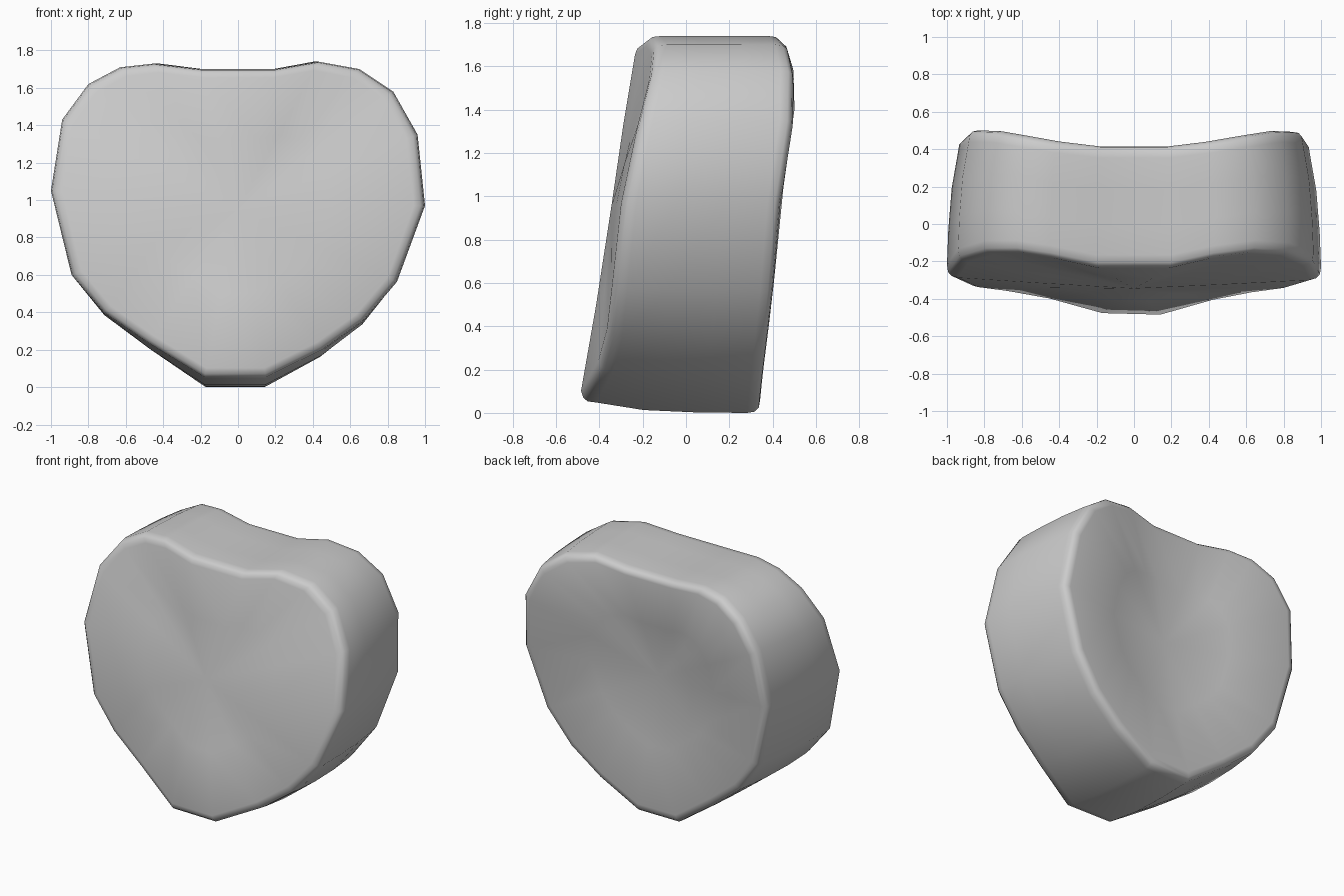
import bpy
import bmesh

# Start clean
default_cube = bpy.data.objects.get("Cube")
if default_cube:
    bpy.data.objects.remove(default_cube, do_unlink=True)

# Heart outline (x, z), anticlockwise seen from the front
OUTLINE = [(-.18, 0), (.15, 0), (.45, .16), (.67, .33), (.85, .56),
           (1, .97), (.96, 1.35), (.83, 1.58), (.65, 1.7), (.43, 1.74),
           (.2, 1.7), (-.2, 1.7), (-.45, 1.73), (-.63, 1.71), (-.8, 1.62),
           (-.94, 1.43), (-1, 1.05), (-.89, .6), (-.72, .38), (-.48, .2)]
CENTRE_Z = 0.95
FRONT_CENTRE = -0.345
BACK_CENTRE = 0.29


def front_rim(x, z):
    """Front rim leans back with height and wraps round at the sides."""
    return -0.525 + 0.15 * z + abs(x) * (0.08 + 0.19 * (z - 1) ** 2)


def back_rim(x, z):
    """Back rim flares rearward towards the upper corners."""
    return 0.34 + 0.04 * z + x * x * (0.055 + 0.13 * max(0, z - CENTRE_Z))


def section_point(x, z, depth, inset, push):
    """Point on one loop: depth 0 is the front rim, 1 is the back rim."""
    scale = 1 - inset
    px = x * (1 - 0.06 * depth ** 2) * scale
    lift = 0.08 * max(0, 0.6 - z) * (1 - depth) ** 3
    pz = CENTRE_Z + (z + lift - CENTRE_Z) * scale
    y = front_rim(x, z) * (1 - depth) + back_rim(x, z) * depth
    # Loops inside the rims run straight towards the face centre
    if inset > 0.1:
        centre = FRONT_CENTRE if depth == 0 else BACK_CENTRE
        y += (centre - y) * inset
    return px, y + push, pz


# Loops from the front face, over the rims, to the dished back:
# depth, inset, push along y
LOOPS = [(0, .5, 0),
         (0, .06, 0), (0, .025, .01), (0, .006, .03), (0, 0, .07),
         (.35, 0, 0), (.65, 0, 0),
         (1, 0, -.06), (1, .006, -.025), (1, .025, -.006), (1, .06, 0),
         (1, .5, 0)]

bm = bmesh.new()
rings = [[bm.verts.new(section_point(x, z, *loop)) for x, z in OUTLINE]
         for loop in LOOPS]
count = len(OUTLINE)
for ring, following in zip(rings, rings[1:]):
    for i in range(count):
        j = (i + 1) % count
        bm.faces.new((ring[i], ring[j], following[j], following[i]))

# Close both faces with a fan about a central point
for y, ring in ((FRONT_CENTRE, rings[0]), (BACK_CENTRE, rings[-1])):
    centre = bm.verts.new((0, y, CENTRE_Z))
    for i in range(count):
        bm.faces.new((centre, ring[i], ring[(i + 1) % count]))
bmesh.ops.recalc_face_normals(bm, faces=bm.faces)
for face in bm.faces:
    face.smooth = True

mesh = bpy.data.meshes.new("heart_block")
bm.to_mesh(mesh)
bm.free()
heart_block = bpy.data.objects.new("heart_block", mesh)
bpy.context.collection.objects.link(heart_block)

# Plain grey material
grey = bpy.data.materials.new("plain grey")
grey.use_nodes = True
colour = (0.6, 0.6, 0.6, 1)
grey.diffuse_color = colour
grey.node_tree.nodes["Principled BSDF"].inputs["Base Color"].default_value = colour
mesh.materials.append(grey)
